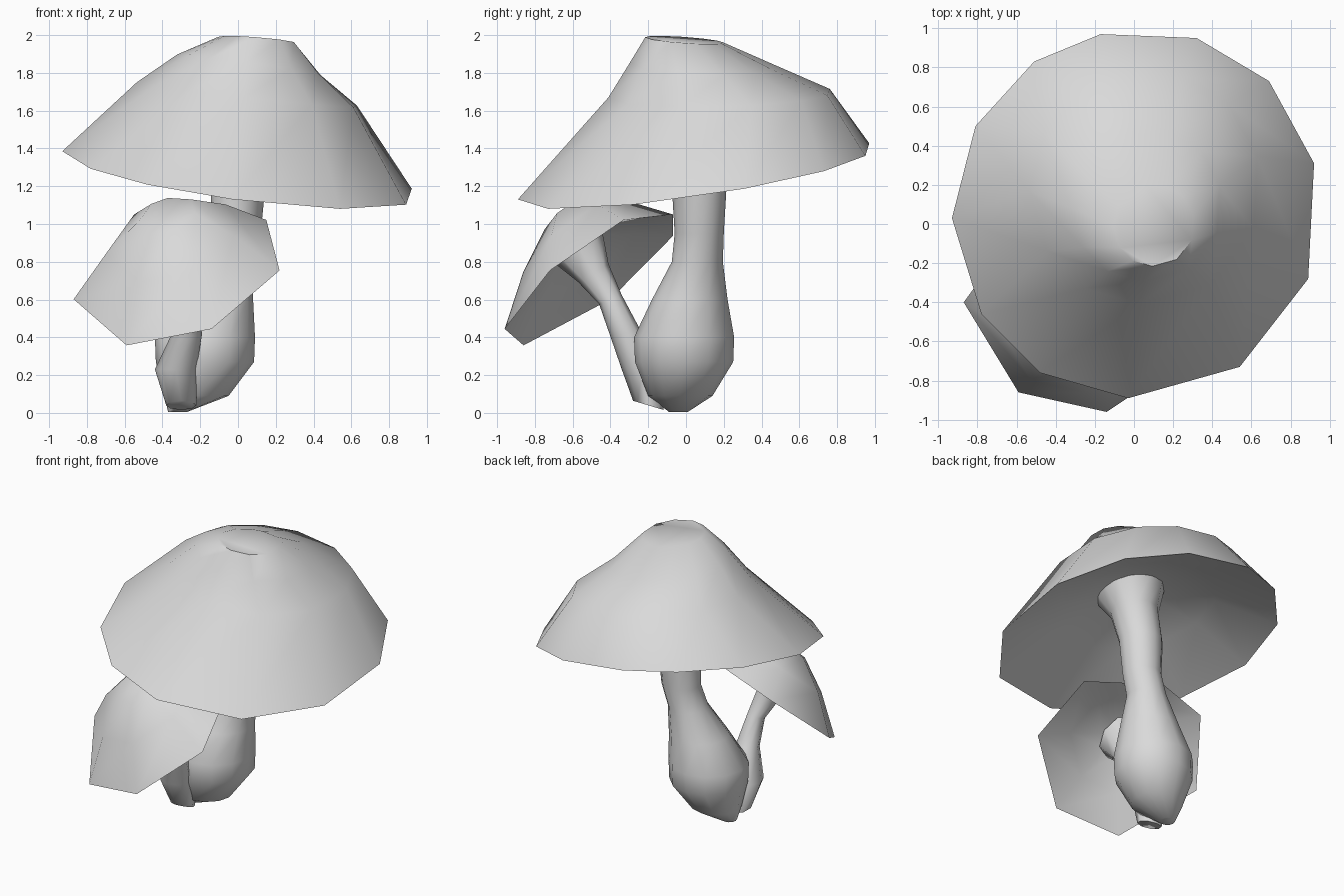
import bpy
import bmesh
import math
from mathutils import Vector

default_cube = bpy.data.objects.get("Cube")
if default_cube:
    bpy.data.objects.remove(default_cube, do_unlink=True)

# One plain clay colour for every part
clay = bpy.data.materials.new("light_grey_clay")
clay.use_nodes = True
clay_colour = (0.7, 0.7, 0.7, 1)
clay.diffuse_color = clay_colour
clay.node_tree.nodes["Principled BSDF"].inputs["Base Color"].default_value = clay_colour


def loft(name, rings, sharp_angle):
    """Skin a list of equal-sized point rings and close both ends."""
    bm = bmesh.new()
    loops = [[bm.verts.new(point) for point in ring] for ring in rings]
    count = len(loops[0])
    for lower, upper in zip(loops, loops[1:]):
        for i in range(count):
            j = (i + 1) % count
            bm.faces.new((lower[i], lower[j], upper[j], upper[i]))
    bm.faces.new(loops[0])
    bm.faces.new(loops[-1])
    bmesh.ops.recalc_face_normals(bm, faces=bm.faces)
    mesh = bpy.data.meshes.new(name)
    bm.to_mesh(mesh)
    bm.free()
    mesh.materials.append(clay)
    obj = bpy.data.objects.new(name, mesh)
    bpy.context.collection.objects.link(obj)
    bpy.ops.object.select_all(action="DESELECT")
    obj.select_set(True)
    bpy.context.view_layer.objects.active = obj
    bpy.ops.object.shade_smooth_by_angle(angle=math.radians(sharp_angle))
    return obj


def scaled_outline(outline, centre, scale, slope):
    """Shrink a flat outline around a centre and tilt it by a slope."""
    ring = []
    for x, y in outline:
        dx, dy = x * scale, y * scale
        height = slope[0] * dx + slope[1] * dy
        ring.append(Vector(centre) + Vector((dx, dy, height)))
    return ring


def stem(name, stations, sides):
    """Skin round sections given as x, y, z, radius and front-to-back slope."""
    angles = [math.tau * i / sides for i in range(sides)]
    rings = []
    for x, y, z, radius, slope in stations:
        ring = []
        for angle in angles:
            dx, dy = radius * math.cos(angle), radius * math.sin(angle)
            ring.append((x + dx, y + dy, z + slope * dy))
        rings.append(ring)
    return loft(name, rings, 60)


# Large cap: tilted twelve-sided rim, hollow below and domed above
large_outline = [(.92, .31), (.69, .73), (.32, .95), (-.17, .97),
                 (-.51, .83), (-.81, .5), (-.93, .03), (-.78, -.46),
                 (-.48, -.76), (-.03, -.89), (.54, -.73), (.89, -.28)]
rim_slope = (-.13, .15)
large_sections = [
    ((.05, .02, 1.58), .2, rim_slope),
    ((.02, .04, 1.46), .55, rim_slope),
    ((0, 0, 1.26), 1, rim_slope),
    ((.05, .15, 1.685), .63, (-.11, .03)),
    ((.06, .07, 1.845), .41, (-.14, -.03)),
    ((.1, -.02, 1.975), .22, (-.08, -.07)),
]
loft("large_cap", [scaled_outline(large_outline, *section)
                   for section in large_sections], 60)

# Small cap: steeply tilted seven-sided rim, offsets from its middle
small_outline = [(-.53, .09), (-.25, -.37), (.2, -.47), (.56, -.23),
                 (.49, .16), (.03, .42), (-.29, .42)]
lean = (.36, .75)
small_sections = [
    ((-.36, -.58, .9), .2, lean),
    ((-.35, -.53, .82), .6, lean),
    ((-.34, -.49, .725), 1, lean),
    ((-.37, -.57, .92), .62, lean),
    ((-.38, -.62, 1.05), .27, lean),
]
loft("small_cap", [scaled_outline(small_outline, *section)
                   for section in small_sections], 60)

# Large stem: swollen foot with an offset tip, narrow waist and flared top
stem("large_stem", [
    (-.32, -.04, .005, .05, 0),
    (-.22, -.03, .09, .17, 0),
    (-.175, -.01, .27, .26, 0),
    (-.175, -.01, .4, .265, 0),
    (-.12, .02, .6, .2, 0),
    (-.06, .06, .8, .135, 0),
    (-.01, .07, .95, .13, 0),
    (0, .07, 1.2, .145, 0),
    (.03, .04, 1.42, .16, .1),
    (.06, .01, 1.59, .24, .14),
], 12)

# Small stem: grows forward out of the same foot into the tilted cap
stem("small_stem", [
    (-.3, -.2, .04, .08, -.3),
    (-.33, -.23, .23, .11, 0),
    (-.27, -.32, .42, .08, .2),
    (-.28, -.4, .6, .06, .4),
    (-.32, -.49, .74, .08, .6),
    (-.36, -.58, .9, .13, .75),
], 8)
